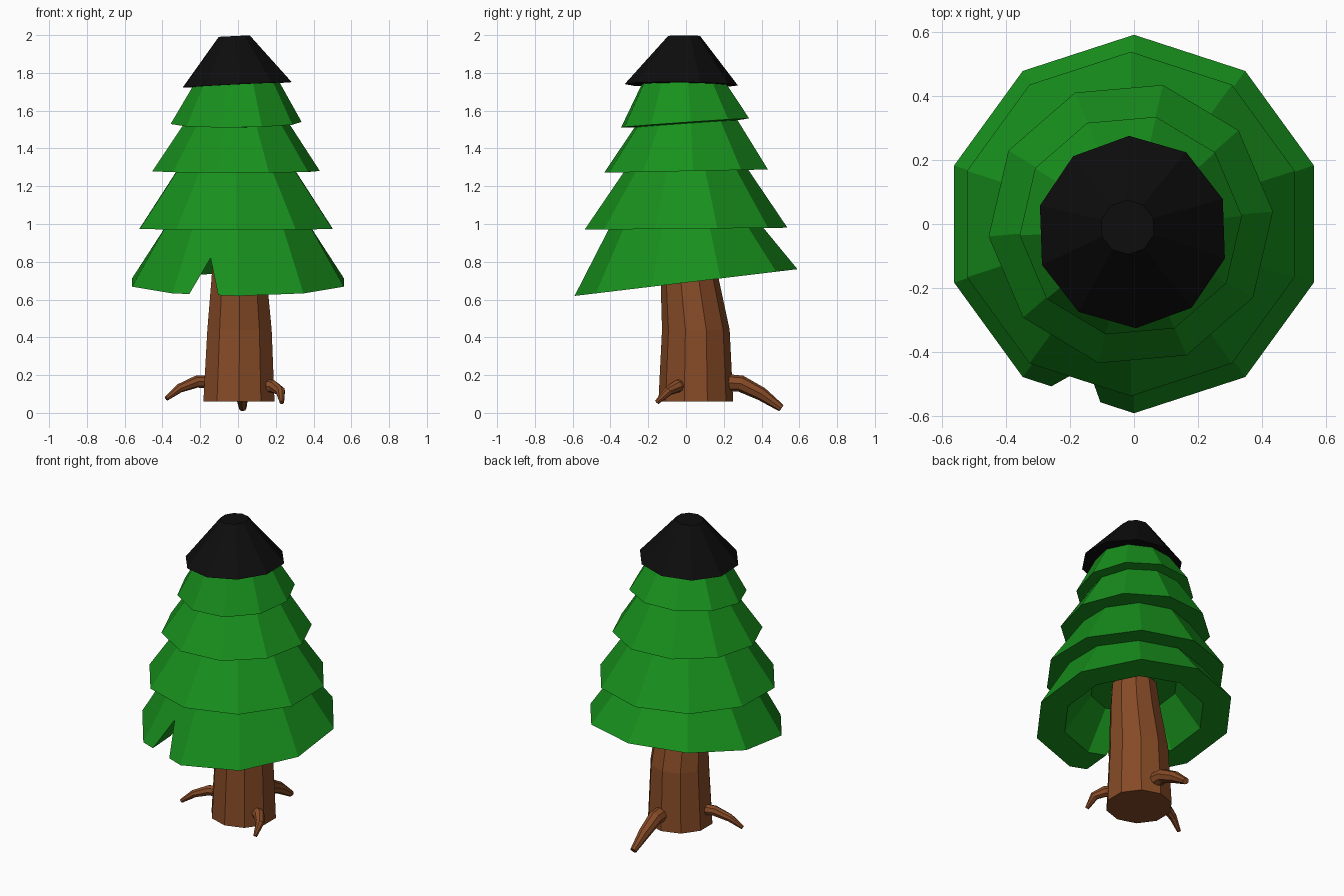
import bpy, bmesh, math
from mathutils import Vector

if "Cube" in bpy.data.objects:
    bpy.data.objects.remove(bpy.data.objects["Cube"])


def material(name, rgb):
    m = bpy.data.materials.new(name)
    m.diffuse_color = (*rgb, 1)
    m.use_nodes = True
    m.node_tree.nodes["Principled BSDF"].inputs["Base Color"].default_value = m.diffuse_color
    return m


GREEN = material("green", (0.009, 0.28, 0.012))
BROWN = material("brown", (0.24, 0.07, 0.02))
BLACK = material("black", (0.004, 0.004, 0.004))


def ring(cx, cy, z, r, start=90, tilt_x=0, tilt_y=0, n=10):
    """Polygon ring; tilts are the slope of z along x and y."""
    pts = []
    for i in range(n):
        a = math.radians(start + 360 * i / n)
        x, y = r * math.cos(a), r * math.sin(a)
        pts.append(Vector((cx + x, cy + y, z + tilt_x * x + tilt_y * y)))
    return pts


def loft(name, rings, mat):
    """Skin a closed solid through equal-sized rings."""
    bm = bmesh.new()
    vs = [[bm.verts.new(p) for p in r] for r in rings]
    n = len(vs[0])
    for a, b in zip(vs, vs[1:]):
        for i in range(n):
            j = (i + 1) % n
            bm.faces.new((a[i], a[j], b[j], b[i]))
    bm.faces.new(vs[0][::-1])
    bm.faces.new(vs[-1])
    bmesh.ops.recalc_face_normals(bm, faces=bm.faces)
    me = bpy.data.meshes.new(name)
    bm.to_mesh(me)
    bm.free()
    if mat:
        me.materials.append(mat)
    ob = bpy.data.objects.new(name, me)
    bpy.context.collection.objects.link(ob)
    return ob


def root(name, path, radii, n=8):
    """Tapered bent tube along a path."""
    pts = [Vector(p) for p in path]
    rings = []
    for i, p in enumerate(pts):
        d = (pts[min(i + 1, len(pts) - 1)] - pts[max(i - 1, 0)]).normalized()
        side = d.cross(Vector((0, 0, 1))).normalized()
        up = side.cross(d)
        rings.append([p + radii[i] * (math.cos(a) * side + math.sin(a) * up)
                      for a in (2 * math.pi * k / n for k in range(n))])
    return loft(name, rings, BROWN)


# foliage: hollow bottom, then rim and neck of each of the four tiers
foliage = loft("foliage", [
    ring(0, 0, 0.90, 0.26, 90, 0, 0.12),
    ring(0, 0, 0.69, 0.42, 90, 0, 0.12),
    ring(0, 0, 0.69, 0.59, 90, 0, 0.12),
    ring(0, 0, 0.975, 0.41, 90, 0, 0.01),
    ring(-0.01, 0, 0.975, 0.537, 90, 0, 0.01),
    ring(-0.01, 0, 1.28, 0.33, 90, 0, 0.02),
    ring(-0.01, 0, 1.28, 0.445, 77, 0, 0.02),
    ring(-0.01, 0, 1.53, 0.28, 77, 0.01, 0.07),
    ring(-0.01, -0.005, 1.535, 0.348, 77, 0.01, 0.07),
    ring(-0.01, -0.01, 1.74, 0.23, 77, 0.05, -0.01),
], GREEN)

# torn notch in the front of the lowest tier
notch = loft("notch_cutter", [
    [Vector((-0.275, y, 0.60)), Vector((-0.10, y, 0.60)), Vector((-0.145, y, 0.82))]
    for y in (-0.8, -0.2)], None)
notch.hide_render = True
notch.hide_viewport = True
cut = foliage.modifiers.new("notch", 'BOOLEAN')
cut.operation = 'DIFFERENCE'
cut.solver = 'EXACT'
cut.object = notch

# black cap
loft("cap", [
    ring(-0.005, -0.025, 1.737, 0.30, 92, 0.05, -0.01),
    ring(-0.02, -0.01, 1.995, 0.085, 92, 0.05, 0),
], BLACK)

# bent trunk
loft("trunk", [
    ring(0.005, 0.052, 0.06, 0.198),
    ring(0.008, 0.052, 0.44, 0.179),
    ring(0.006, 0.018, 0.72, 0.153),
    ring(0, 0, 0.91, 0.135),
], BROWN)

# three roots
root("left_root", [(-0.14, 0.04, 0.165), (-0.22, 0.02, 0.165), (-0.31, -0.01, 0.13), (-0.38, -0.04, 0.075)],
     [0.036, 0.032, 0.024, 0.012])
root("right_root", [(0.13, -0.02, 0.145), (0.185, -0.05, 0.14), (0.225, -0.095, 0.115), (0.232, -0.155, 0.055)],
     [0.037, 0.034, 0.026, 0.012])
root("back_root", [(0.02, 0.20, 0.16), (0.02, 0.29, 0.155), (0.02, 0.40, 0.10), (0.025, 0.505, 0.025)],
     [0.047, 0.044, 0.036, 0.02])
